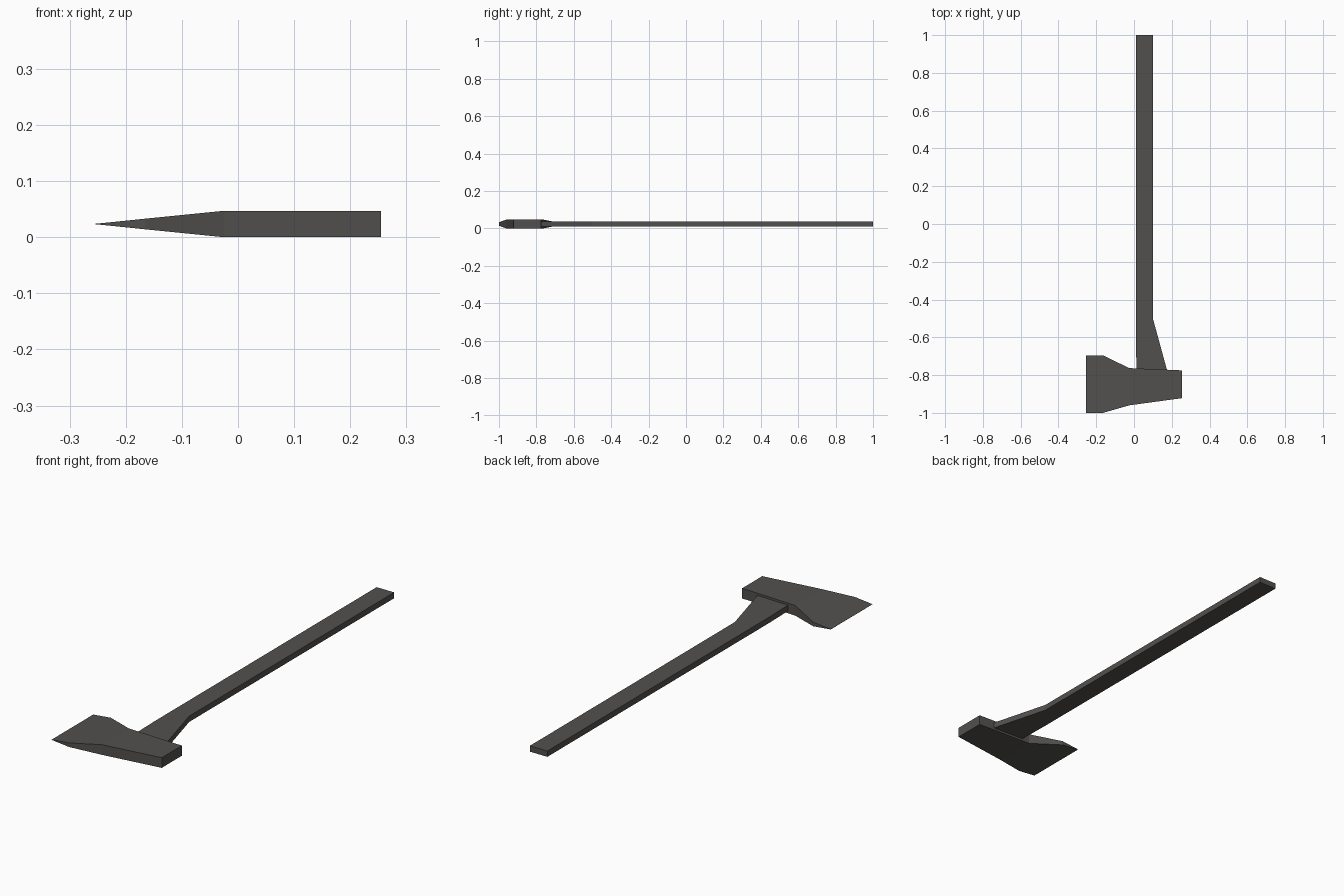
import bpy, bmesh

if "Cube" in bpy.data.objects:
    bpy.data.objects.remove(bpy.data.objects["Cube"])

mat = bpy.data.materials.new("dark_grey")
mat.diffuse_color = (0.085, 0.081, 0.077, 1.0)
mat.use_nodes = True
mat.node_tree.nodes["Principled BSDF"].inputs["Base Color"].default_value = mat.diffuse_color


def finish(name, bm):
    bmesh.ops.recalc_face_normals(bm, faces=bm.faces[:])
    me = bpy.data.meshes.new(name)
    bm.to_mesh(me)
    bm.free()
    me.materials.append(mat)
    ob = bpy.data.objects.new(name, me)
    bpy.context.collection.objects.link(ob)
    return ob


MID = 0.0235  # centre height of the whole axe

# Handle: flat profile, flared toward the head, extruded upward
bm = bmesh.new()
profile = [(0.01, 1.0), (0.01, -0.62), (0.014, -0.80), (0.182, -0.80), (0.1, -0.5), (0.1, 1.0)]
face = bm.faces.new([bm.verts.new((x, y, MID - 0.0135)) for x, y in profile])
ext = bmesh.ops.extrude_face_region(bm, geom=[face])
bmesh.ops.translate(bm, vec=(0, 0, 0.027),
                    verts=[g for g in ext["geom"] if isinstance(g, bmesh.types.BMVert)])
finish("handle", bm)

# Head: rectangular sections lofted from the poll to the cutting edge
# each section: x, back y, front y, half thickness
sections = [(0.255, -0.775, -0.922, 0.0235),
            (-0.025, -0.763, -0.96, 0.0235),
            (-0.165, -0.695, -1.0, 0.0095),
            (-0.255, -0.695, -1.0, 0.0003)]
bm = bmesh.new()
rings = [[bm.verts.new((x, y, MID + z)) for y, z in ((b, -h), (f, -h), (f, h), (b, h))]
         for x, b, f, h in sections]
for r, s in zip(rings, rings[1:]):
    for i in range(4):
        j = (i + 1) % 4
        bm.faces.new((r[i], r[j], s[j], s[i]))
bm.faces.new(rings[0])
bm.faces.new(rings[-1])
finish("axe_head", bm)
